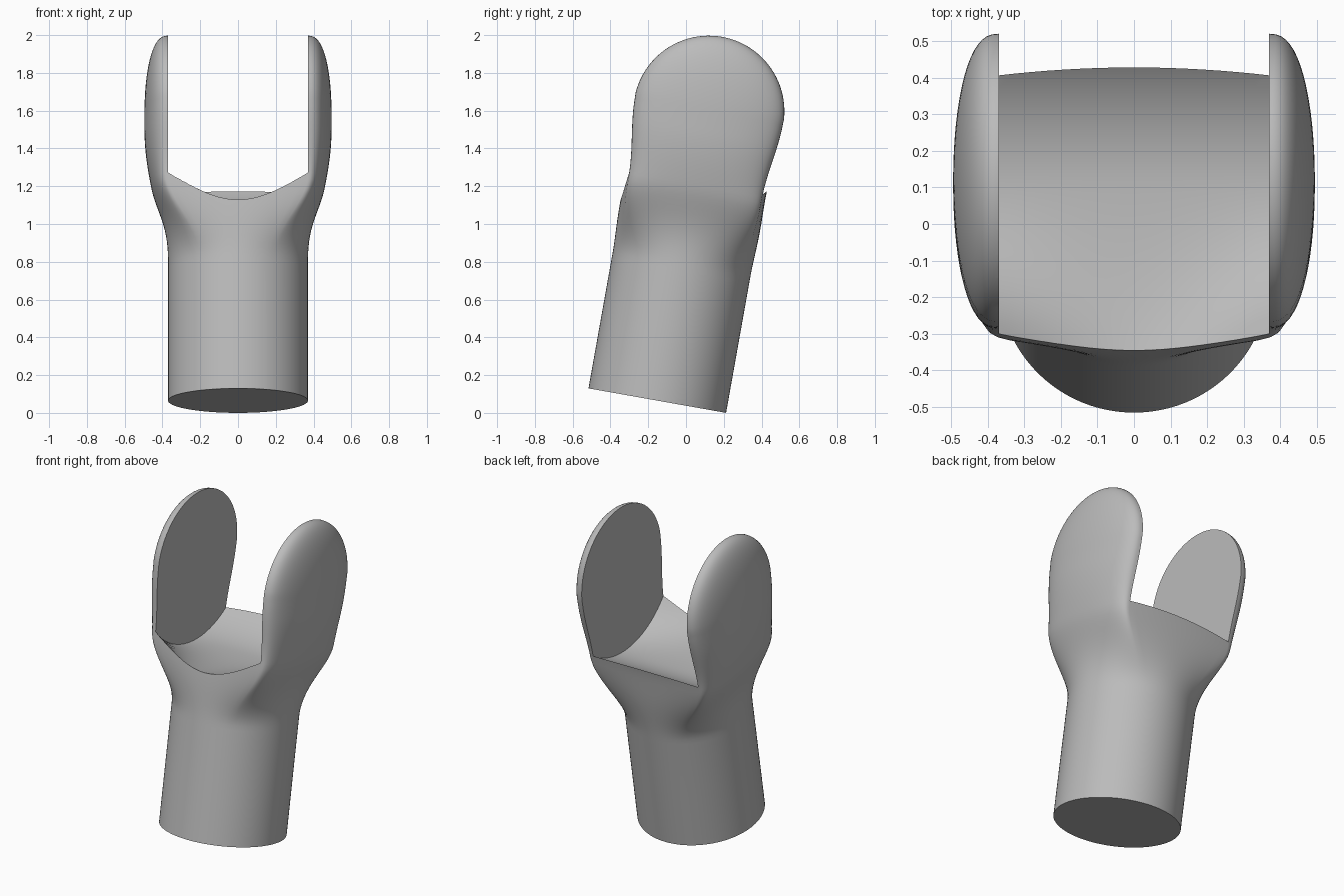
import bpy, bmesh
from math import sin, cos, pi, sqrt, radians
from mathutils import Matrix, Vector

if "Cube" in bpy.data.objects:
    bpy.data.objects.remove(bpy.data.objects["Cube"])

R = 0.37          # stem radius and half width of the slot
EAR = 0.40        # radius of the rounded ear tips
PIVOT = 1.556     # pivot height along the stem axis
BULGE = 0.125     # outward swelling of each ear
SEG = 96
tilt = Matrix.Translation((0, -0.152, 0.065)) @ Matrix.Rotation(radians(-10.1), 4, 'X')


def smooth(a, b, v):
    u = min(max((v - a) / (b - a), 0), 1)
    return u * u * (3 - 2 * u)


def half_depth(t):
    if t > PIVOT:
        return sqrt(max(EAR ** 2 - (t - PIVOT) ** 2, 1e-6))
    return R - 0.012 * smooth(0.8, 1.15, t) + 0.04 * smooth(1.15, PIVOT, t)


def section_point(t, a):
    """Round stem section blending into the domed ear section."""
    sx, sy = (1 if cos(a) >= 0 else -1), (1 if sin(a) >= 0 else -1)
    q = abs(a - pi * round(a / pi))          # angle away from the side, 0 to 90 degrees
    hy = half_depth(t)
    if q <= pi / 3:
        y = hy * sin(1.5 * q)
        rho = (y / hy) ** 2
        if t > PIVOT:
            rho = (y * y + (t - PIVOT) ** 2) / EAR ** 2
        swell = BULGE * smooth(0.6, 1.45, t)
        x = R + swell * max(1 - rho, 0) ** 0.4
    else:
        x = R * (pi / 2 - q) / (pi / 6)
        y = hy * (1 + 0.05 * (1 - (x / R) ** 2))
    s = smooth(0.72, 1.15, t)
    return Vector((sx * (x * s + R * cos(q) * (1 - s)),
                   sy * (y * s + R * sin(q) * (1 - s)), t))


def make_object(name, bm):
    bmesh.ops.recalc_face_normals(bm, faces=bm.faces)
    mesh = bpy.data.meshes.new(name)
    bm.to_mesh(mesh)
    bm.free()
    ob = bpy.data.objects.new(name, mesh)
    bpy.context.collection.objects.link(ob)
    return ob


def bridge(bm, rings):
    for lo, hi in zip(rings, rings[1:]):
        for i in range(len(lo)):
            j = (i + 1) % len(lo)
            bm.faces.new((lo[i], lo[j], hi[j], hi[i]))


# Stem lofted into the ears
levels = [0, 0.35, 0.7] + [0.7 + (PIVOT - 0.7) * k / 28 for k in range(1, 29)]
levels += [PIVOT + EAR * sin(pi / 2 * k / 24) for k in range(1, 25)]
bm = bmesh.new()
rings = [[bm.verts.new(tilt @ section_point(t, 2 * pi * i / SEG)) for i in range(SEG)]
         for t in levels]
bridge(bm, rings)
bm.faces.new(rings[0])
bm.faces.new(rings[-1])
body = make_object("forked_stem", bm)


# Slot cutter with a saddle-shaped floor
def floor_height(x, y):
    d = y - 0.115
    round_z = 1.6 - sqrt(max(0.53 ** 2 - d * d, 0.05))
    if d > 0:
        return round_z
    low_z = 1.07 + 0.06 * (d / 0.465) ** 2
    w = (x / R) ** 2
    return low_z * (1 - w) + round_z * w


NX, NY = 20, 40
bm = bmesh.new()
grid = []
for i in range(NX + 1):
    x = R * (2 * i / NX - 1)
    row = []
    for j in range(NY + 1):
        y = -0.6 + 1.3 * j / NY
        row.append(bm.verts.new((x, y, floor_height(x, y))))
    grid.append(row)
for i in range(NX):
    for j in range(NY):
        bm.faces.new((grid[i][j], grid[i + 1][j], grid[i + 1][j + 1], grid[i][j + 1]))
rim = [e for e in bm.edges if e.is_boundary]
new = bmesh.ops.extrude_edge_only(bm, edges=rim)["geom"]
for v in new:
    if isinstance(v, bmesh.types.BMVert):
        v.co.z = 2.3
bmesh.ops.contextual_create(bm, geom=[e for e in new if isinstance(e, bmesh.types.BMEdge)
                                      and e.is_boundary])
cutter = make_object("slot_cutter", bm)
cutter.hide_render = True

bpy.ops.object.select_all(action='DESELECT')
bpy.context.view_layer.objects.active = body
body.select_set(True)
cut = body.modifiers.new("slot", 'BOOLEAN')
cut.operation = 'DIFFERENCE'
cut.solver = 'EXACT'
cut.object = cutter
bpy.ops.object.modifier_apply(modifier=cut.name)
bpy.data.objects.remove(cutter)
bpy.ops.object.shade_smooth_by_angle(angle=radians(35))

# Plain grey finish
grey = bpy.data.materials.new("plain_grey")
grey.use_nodes = True
colour = (0.5, 0.5, 0.5, 1)
grey.diffuse_color = colour
grey.node_tree.nodes["Principled BSDF"].inputs["Base Color"].default_value = colour
body.data.materials.clear()
body.data.materials.append(grey)
